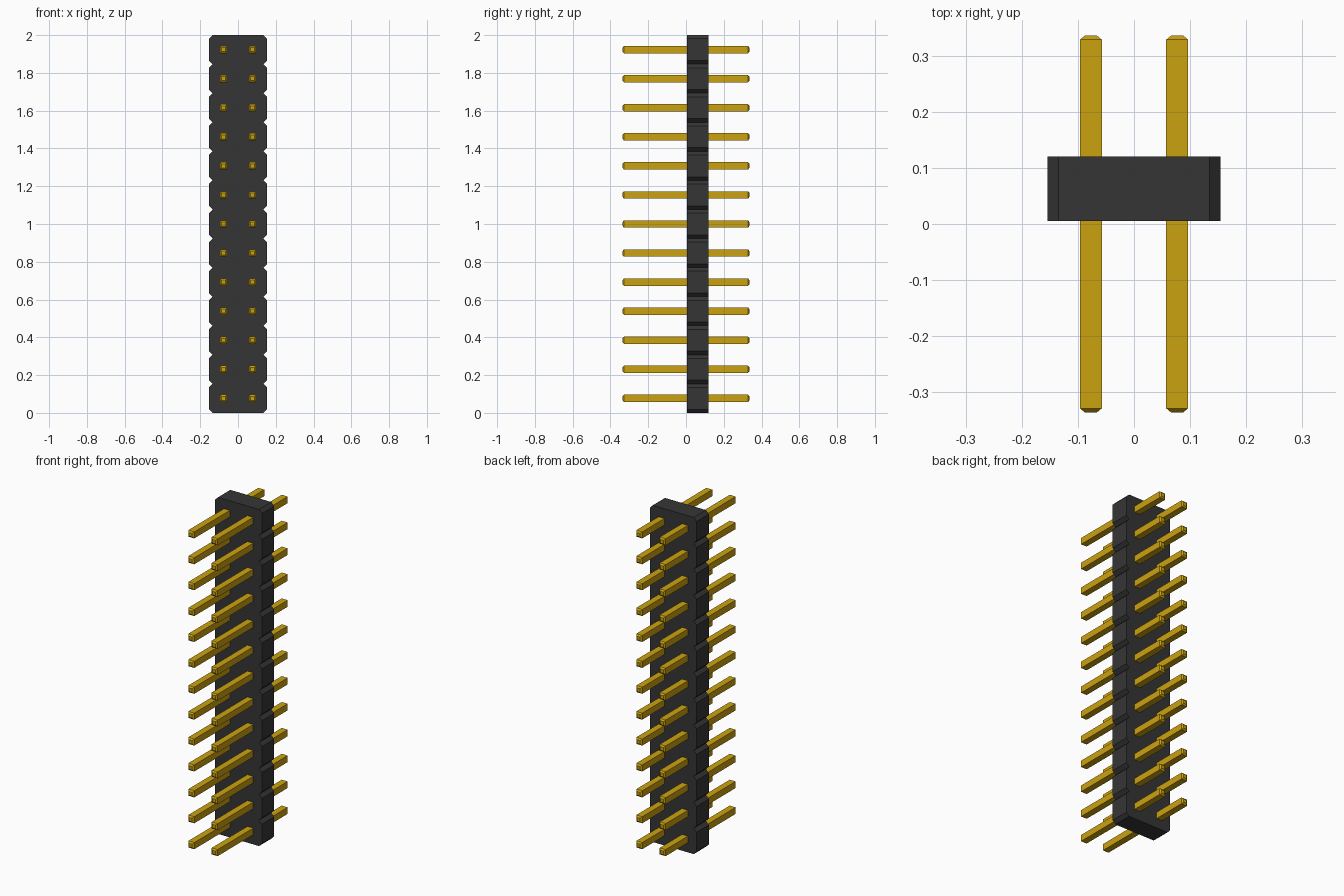
import bpy
import bmesh

if "Cube" in bpy.data.objects:
    bpy.data.objects.remove(bpy.data.objects["Cube"], do_unlink=True)

ROWS = 13
PITCH = 2.0 / ROWS
HALF_W = PITCH                      # housing is two pitches wide
CHAMFER = PITCH / 8
Y_FRONT, Y_BACK = 0.005, 0.12       # housing depth range
PIN_HALF, PIN_END = 0.0195, 0.336
TIP_HALF, TIP_LEN = 0.0105, 0.0075


def make_material(name, color):
    mat = bpy.data.materials.new(name)
    mat.use_nodes = True
    mat.diffuse_color = color
    mat.node_tree.nodes["Principled BSDF"].inputs["Base Color"].default_value = color
    return mat


def make_object(name, bm, mat):
    bmesh.ops.recalc_face_normals(bm, faces=bm.faces)
    mesh = bpy.data.meshes.new(name)
    bm.to_mesh(mesh)
    bm.free()
    mesh.materials.append(mat)
    obj = bpy.data.objects.new(name, mesh)
    bpy.context.collection.objects.link(obj)
    return obj


black = make_material("black plastic", (0.036, 0.036, 0.036, 1))
gold = make_material("gold metal", (0.60, 0.36, 0.005, 1))

# Housing: notched outline extruded front to back
right_edge = []
for row in range(ROWS):
    z = row * PITCH
    right_edge += [(HALF_W - CHAMFER, z), (HALF_W, z + CHAMFER),
                   (HALF_W, z + PITCH - CHAMFER)]
right_edge.append((HALF_W - CHAMFER, ROWS * PITCH))
outline = right_edge + [(-x, z) for x, z in reversed(right_edge)]

bm = bmesh.new()
face = bm.faces.new([bm.verts.new((x, Y_FRONT, z)) for x, z in outline])
extruded = bmesh.ops.extrude_face_region(bm, geom=[face])["geom"]
bmesh.ops.translate(bm, vec=(0, Y_BACK - Y_FRONT, 0),
                    verts=[v for v in extruded if isinstance(v, bmesh.types.BMVert)])
make_object("housing", bm, black)

# Pin: square bar with tapered tips, built from four square sections
bm = bmesh.new()
sections = [(-PIN_END, TIP_HALF), (-PIN_END + TIP_LEN, PIN_HALF),
            (PIN_END - TIP_LEN, PIN_HALF), (PIN_END, TIP_HALF)]
rings = [[bm.verts.new((sx * h, y, sz * h))
          for sx, sz in ((-1, -1), (1, -1), (1, 1), (-1, 1))]
         for y, h in sections]
for a, b in zip(rings, rings[1:]):
    for i in range(4):
        j = (i + 1) % 4
        bm.faces.new((a[i], a[j], b[j], b[i]))
bm.faces.new(rings[0])
bm.faces.new(rings[-1])
pin = make_object("pin_left_01", bm, gold)

# Two columns of pins sharing one mesh
for side, sign in (("left", 1), ("right", -1)):
    for row in range(ROWS):
        name = f"pin_{side}_{row + 1:02d}"
        obj = pin
        if name != pin.name:
            obj = bpy.data.objects.new(name, pin.data)
            bpy.context.collection.objects.link(obj)
        obj.location = (sign * PITCH / 2, 0, (row + 0.5) * PITCH)
